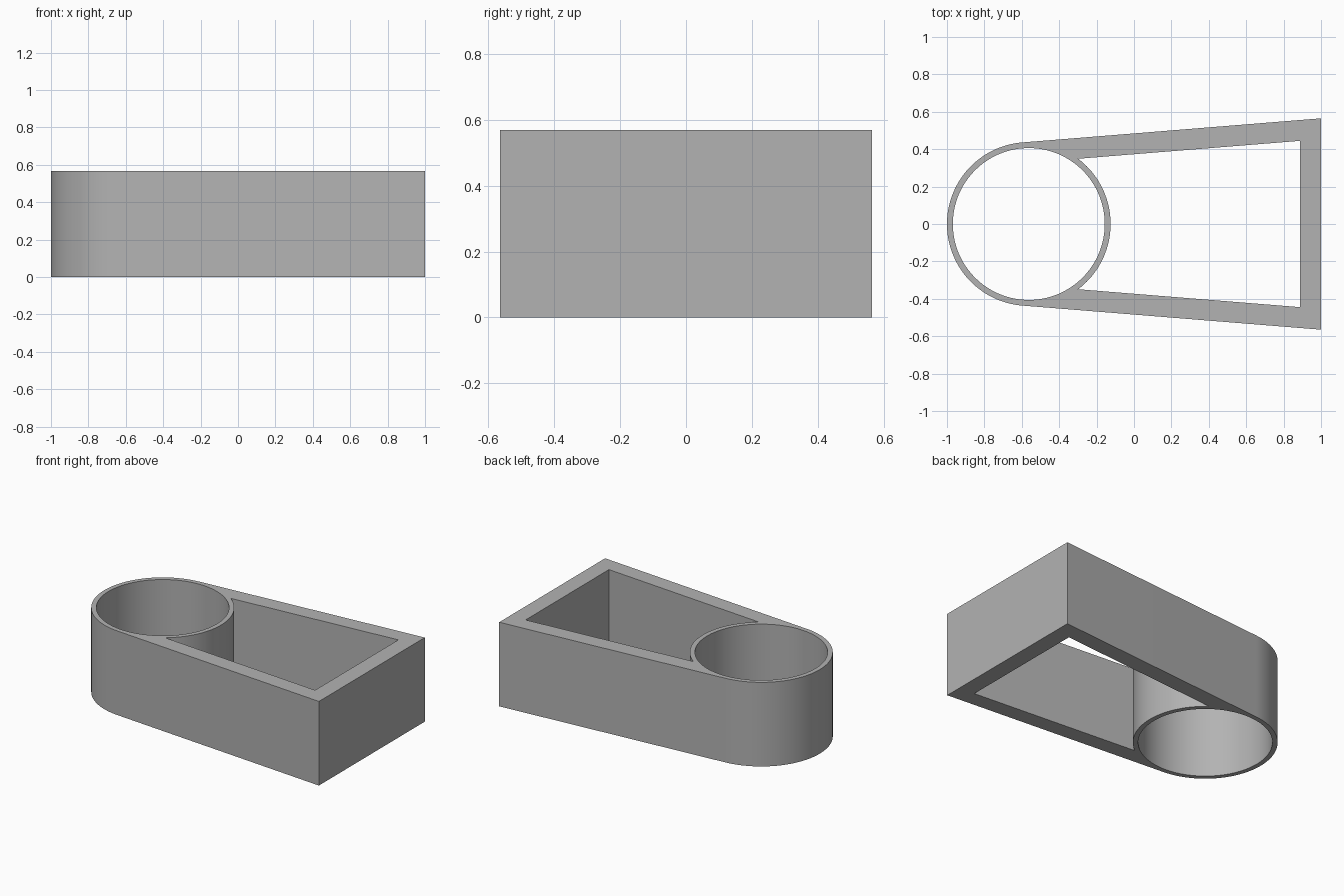
import bpy, bmesh, math

if "Cube" in bpy.data.objects:
    bpy.data.objects.remove(bpy.data.objects["Cube"])

H = 0.568                 # height
CX, R, BORE = -0.5625, 0.4375, 0.406   # ring centre, outer and inner radius
END_X, END_Y = 1.0, 0.565              # outer corner of the wide end
WALL = 0.111                           # wall thickness


def arc(radius, a0, a1, n):
    return [(CX + radius * math.cos(a0 + (a1 - a0) * i / n),
             radius * math.sin(a0 + (a1 - a0) * i / n)) for i in range(n + 1)]


# side walls run tangent to the ring
dx = END_X - CX
slope = math.atan2(END_Y, dx) - math.asin(R / math.hypot(dx, END_Y))
tangent = math.pi / 2 + slope

# outer outline: rounded nose and flared wide end
outline = arc(R, tangent, 2 * math.pi - tangent, 64)
outline += [(END_X, -END_Y), (END_X, END_Y)]

# round bore
bore = arc(BORE, 0, 2 * math.pi, 128)[:-1]

# flared pocket, closed on the left by the ring
start = tangent - math.acos((R - WALL) / R)
in_x = END_X - 0.113
in_y = END_Y - (END_X - in_x) * math.tan(slope) - WALL / math.cos(slope)
pocket = arc(R, -start, start, 40) + [(in_x, in_y), (in_x, -in_y)]

# extruded profile with two through openings
curve = bpy.data.curves.new("frame_profile", 'CURVE')
curve.dimensions = '2D'
curve.fill_mode = 'BOTH'
curve.extrude = H / 2
for loop in (outline, bore, pocket):
    spline = curve.splines.new('POLY')
    spline.points.add(len(loop) - 1)
    for p, (x, y) in zip(spline.points, loop):
        p.co = (x, y, 0, 1)
    spline.use_cyclic_u = True
temp = bpy.data.objects.new("profile_helper", curve)
bpy.context.collection.objects.link(temp)
mesh = bpy.data.meshes.new_from_object(
    temp.evaluated_get(bpy.context.evaluated_depsgraph_get()))
bpy.data.objects.remove(temp)

# weld caps to walls and stand on the ground
bm = bmesh.new()
bm.from_mesh(mesh)
bmesh.ops.remove_doubles(bm, verts=bm.verts, dist=1e-4)
bmesh.ops.translate(bm, verts=bm.verts, vec=(0, 0, H / 2))
bmesh.ops.recalc_face_normals(bm, faces=bm.faces)
bm.to_mesh(mesh)
bm.free()

frame = bpy.data.objects.new("ring_and_frame", mesh)
bpy.context.collection.objects.link(frame)
grey = bpy.data.materials.new("plain grey")
grey.diffuse_color = (0.45, 0.45, 0.45, 1)
grey.use_nodes = True
grey.node_tree.nodes["Principled BSDF"].inputs["Base Color"].default_value = grey.diffuse_color
mesh.materials.clear()
mesh.materials.append(grey)

bpy.context.view_layer.objects.active = frame
frame.select_set(True)
bpy.ops.object.shade_smooth_by_angle(angle=math.radians(30))
